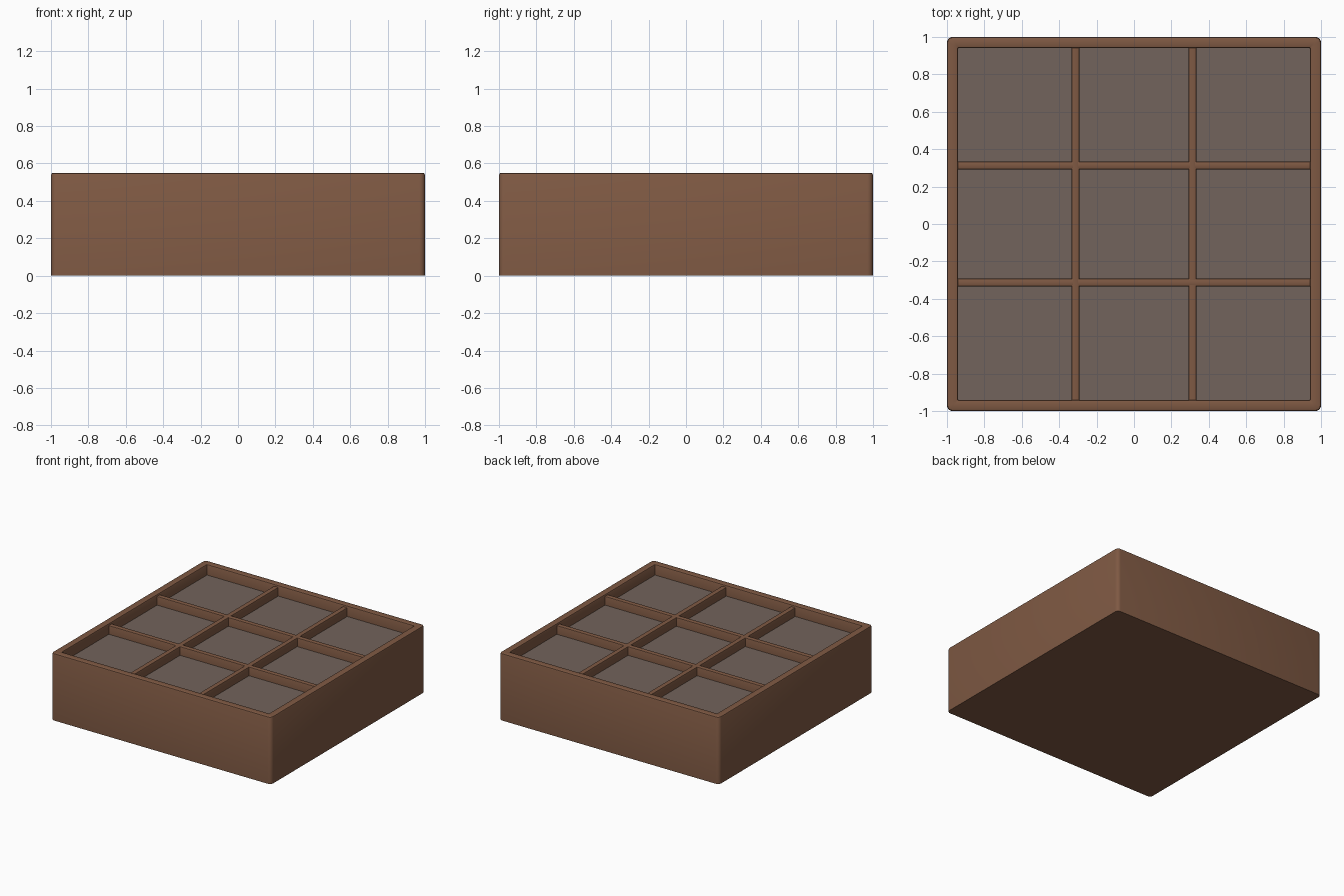
import bpy, bmesh, math

if "Cube" in bpy.data.objects:
    bpy.data.objects.remove(bpy.data.objects["Cube"])

HEIGHT, INNER, FLOOR_Z = 0.55, 0.94, 0.463


def material(name, rgb):
    m = bpy.data.materials.new(name)
    m.diffuse_color = (*rgb, 1)
    m.use_nodes = True
    m.node_tree.nodes["Principled BSDF"].inputs["Base Color"].default_value = m.diffuse_color
    return m


wood = material("brown wood", (0.212, 0.100, 0.056))
lining = material("grey brown lining", (0.170, 0.126, 0.106))


def add_object(name, bm, mat):
    bmesh.ops.recalc_face_normals(bm, faces=bm.faces)
    me = bpy.data.meshes.new(name)
    bm.to_mesh(me)
    bm.free()
    me.materials.append(mat)
    ob = bpy.data.objects.new(name, me)
    bpy.context.collection.objects.link(ob)
    bpy.ops.object.select_all(action='DESELECT')
    ob.select_set(True)
    bpy.context.view_layer.objects.active = ob
    bpy.ops.object.shade_smooth_by_angle(angle=math.radians(35))
    return ob


def rounded_loop(bm, half, radius, z, steps=4):
    """Square ring of vertices with rounded corners."""
    ring = []
    for corner in range(4):
        mid = math.radians(45 + 90 * corner)
        cx = math.copysign(half - radius, math.cos(mid))
        cy = math.copysign(half - radius, math.sin(mid))
        for i in range(steps + 1):
            a = math.radians(90 * corner + 90 * i / steps)
            ring.append(bm.verts.new((cx + radius * math.cos(a), cy + radius * math.sin(a), z)))
    return ring


def box(name, size, centre, mat, bevel=0.0):
    bm = bmesh.new()
    bmesh.ops.create_cube(bm, size=1)
    for v in bm.verts:
        v.co = [v.co[i] * size[i] + centre[i] for i in range(3)]
    if bevel:
        # round only the two long top edges
        long_axis = 0 if size[0] > size[1] else 1
        edges = [e for e in bm.edges
                 if all(v.co.z > centre[2] for v in e.verts)
                 and abs(e.verts[0].co[long_axis] - e.verts[1].co[long_axis]) > 0.5]
        bmesh.ops.bevel(bm, geom=edges, offset=bevel, segments=2, profile=0.5, affect='EDGES')
    return add_object(name, bm, mat)


# Outer case: side walls, softened rim and inner walls as stacked rings
bm = bmesh.new()
profile = [(1.0, 0.03, 0.0), (1.0, 0.03, HEIGHT - 0.012), (0.9965, 0.0265, HEIGHT - 0.0035),
           (0.988, 0.018, HEIGHT), (INNER + 0.01, 0.003, HEIGHT),
           (INNER + 0.003, 0.003, HEIGHT - 0.003), (INNER, 0.003, HEIGHT - 0.01),
           (INNER, 0.003, FLOOR_Z - 0.01)]
rings = [rounded_loop(bm, *p) for p in profile]
for low, high in zip(rings, rings[1:]):
    for i in range(len(low)):
        j = (i + 1) % len(low)
        bm.faces.new((low[i], low[j], high[j], high[i]))
bm.faces.new(rings[0][::-1])
add_object("case", bm, wood)

# Lining of the shallow compartments
box("compartment_floor", (2 * INNER, 2 * INNER, 0.02), (0, 0, FLOOR_Z - 0.01), lining)

# Crossing dividers that make nine compartments
top, bottom = 0.535, FLOOR_Z - 0.01
for i, pos in enumerate((-INNER / 3, INNER / 3), 1):
    z, h = (top + bottom) / 2, top - bottom
    box(f"long_divider_{i}", (0.042, 2 * INNER, h), (pos, 0, z), wood, 0.008)
    box(f"cross_divider_{i}", (2 * INNER, 0.042, h), (0, pos, z), wood, 0.008)
